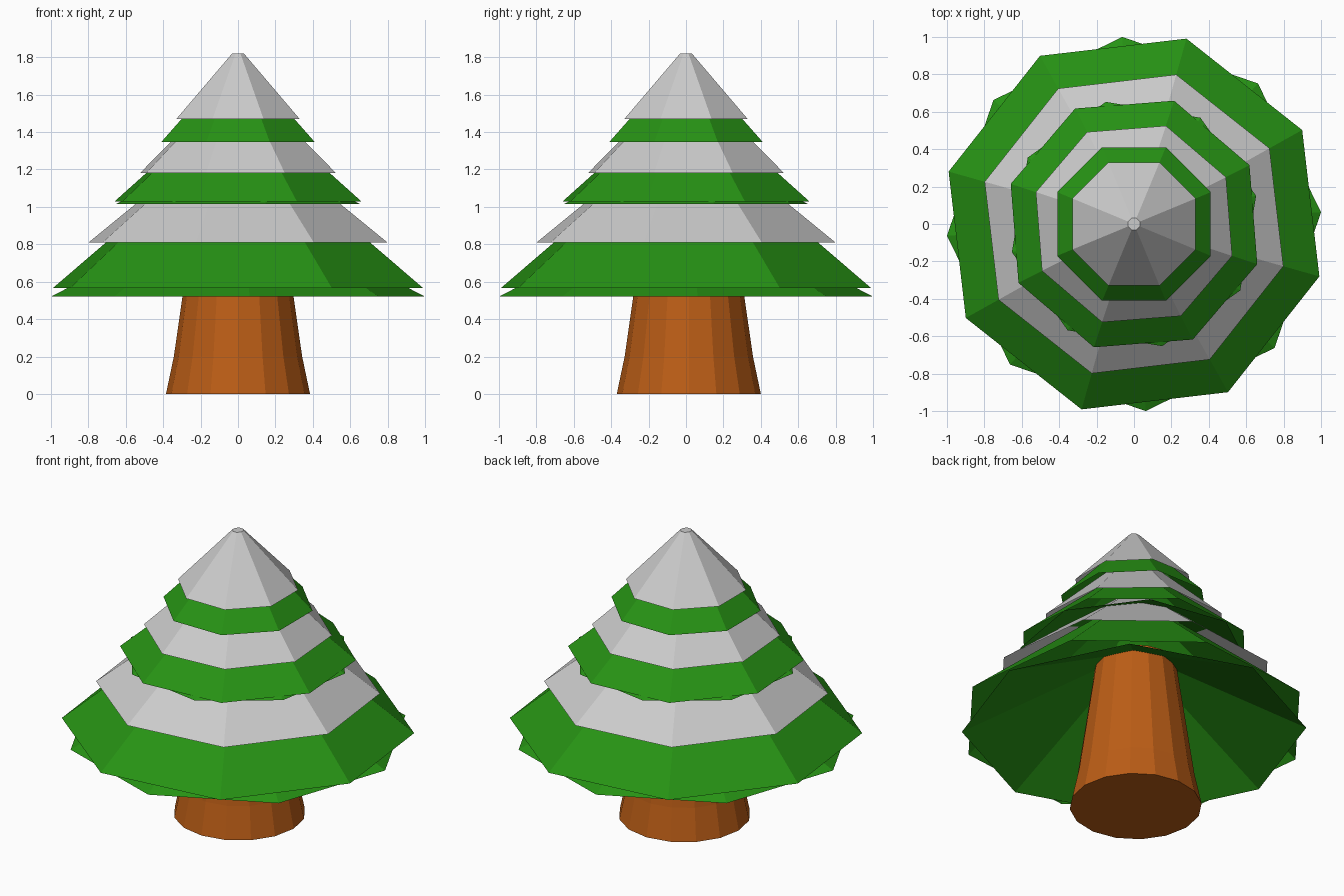
import bpy, bmesh
from math import cos, sin, radians, tau

if "Cube" in bpy.data.objects:
    bpy.data.objects.remove(bpy.data.objects["Cube"])


def material(name, rgb):
    m = bpy.data.materials.new(name)
    m.diffuse_color = (*rgb, 1)
    m.use_nodes = True
    m.node_tree.nodes["Principled BSDF"].inputs["Base Color"].default_value = m.diffuse_color
    return m


GREEN = material("needles", (0.02, 0.29, 0.007))
BROWN = material("bark", (0.5, 0.11, 0.008))


def lathe(name, profile, sides, turn=0, mat=None, cap_bottom=False, cap_top=True, y=0):
    """Faceted shell from (radius, z) rings, bottom to top."""
    bm = bmesh.new()
    rings = []
    for r, z in profile:
        rings.append([bm.verts.new((r * cos(radians(turn) + tau * i / sides),
                                    r * sin(radians(turn) + tau * i / sides) + y, z))
                      for i in range(sides)])
    for a, b in zip(rings, rings[1:]):
        for i in range(sides):
            j = (i + 1) % sides
            bm.faces.new((a[i], a[j], b[j], b[i]))
    if cap_bottom:
        bm.faces.new(rings[0][::-1])
    if cap_top:
        bm.faces.new(rings[-1])
    me = bpy.data.meshes.new(name)
    bm.to_mesh(me)
    bm.free()
    ob = bpy.data.objects.new(name, me)
    bpy.context.collection.objects.link(ob)
    if mat:
        me.materials.append(mat)
    return ob


# Flared trunk, running up inside the branches
lathe("trunk", [(0.385, 0), (0.343, 0.2), (0.297, 0.52), (0.235, 0.95)], 16,
      mat=BROWN, cap_bottom=True, y=0.015)

# Each tier: twist, branch shell, snow shell
tiers = {
    "lower": (29.2, [(1.03, 0.565), (0.08, 1.35)], [(0.83, 0.81), (0.15, 1.345)]),
    "middle": (27.0, [(0.693, 1.03), (0.06, 1.57)], [(0.552, 1.18), (0.06, 1.65)]),
    "upper": (22.5, [(0.444, 1.347), (0.02, 1.79)], [(0.357, 1.47), (0.034, 1.82)]),
}
for name, (turn, branch, snow) in tiers.items():
    lathe(name + "_branches", branch, 8, turn, GREEN)
    lathe(name + "_snow", snow, 8, turn)

# Shallow twisted skirts closing the underside of the two wide tiers
lathe("lower_skirt", [(1.002, 0.52), (0.02, 1.03)], 8, 3.6, GREEN)
lathe("middle_skirt", [(0.67, 1.015), (0.02, 1.34)], 8, 13, GREEN)
